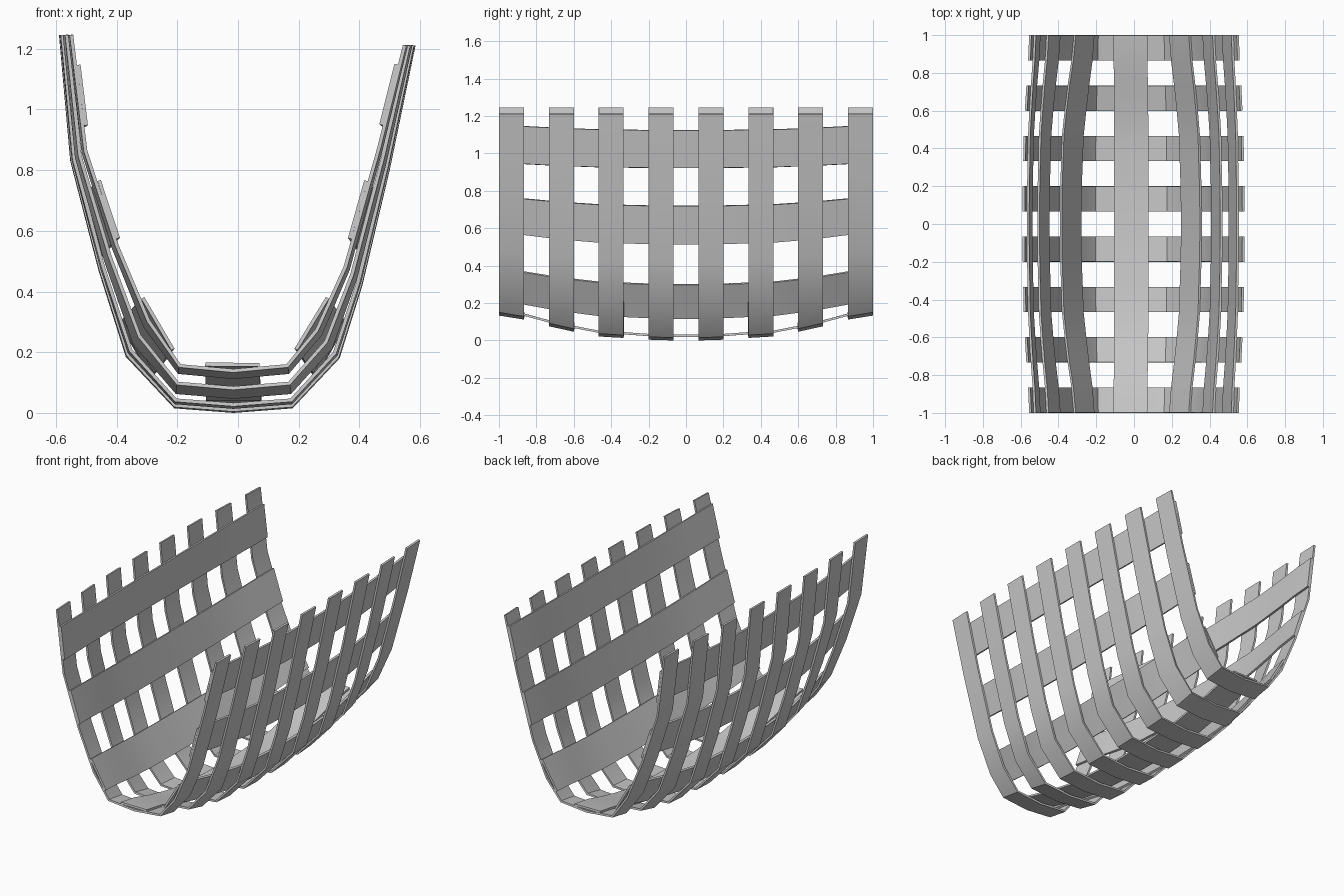
import bpy
from mathutils import Vector

if "Cube" in bpy.data.objects:
    bpy.data.objects.remove(bpy.data.objects["Cube"])

# Outer cross-sections (x, z) at the middle and at the two ends
MID = [(-.59, 1.245), (-.553, .83), (-.46, .47), (-.37, .185), (-.21, .015), (-.015, 0),
       (.18, .015), (.335, .18), (.41, .42), (.50, .80), (.585, 1.21)]
END = [(-.555, 1.245), (-.508, .86), (-.405, .55), (-.30, .30), (-.195, .15), (-.015, .133),
       (.165, .15), (.265, .27), (.36, .48), (.47, .87), (.555, 1.21)]
# How far the section has turned from MID to END along |y|
STATIONS = [(0, 0), (.067, 0), (.2, .03), (.333, .10), (.467, .16), (.6, .35),
            (.733, .57), (.867, .84), (1, 1)]
T = 0.012


def blend(y):
    y = abs(y)
    for (a, ta), (b, tb) in zip(STATIONS, STATIONS[1:]):
        if y <= b + 1e-6:
            return ta + (tb - ta) * (y - a) / (b - a)
    return 1.0


def section(y):
    t = blend(y)
    return [Vector(m).lerp(Vector(e), t) for m, e in zip(MID, END)]


def at(points, axis, value):
    for a, b in zip(points, points[1:]):
        lo, hi = sorted((a[axis], b[axis]))
        if lo <= value <= hi:
            return a.lerp(b, (value - a[axis]) / (b[axis] - a[axis]))
    return min(points, key=lambda p: abs(p[axis] - value)).copy()


def sheet(name, rows):
    """Skin rows of (y, section points), thickened toward the inside."""
    n = len(rows[0][1])
    verts = [(p.x, y, p.y) for y, pts in rows for p in pts]
    faces = [(r * n + i, r * n + i + 1, (r + 1) * n + i + 1, (r + 1) * n + i)
             for r in range(len(rows) - 1) for i in range(n - 1)]
    me = bpy.data.meshes.new(name)
    me.from_pydata(verts, [], faces)
    ob = bpy.data.objects.new(name, me)
    bpy.context.collection.objects.link(ob)
    mod = ob.modifiers.new("thickness", 'SOLIDIFY')
    mod.thickness = T
    mod.offset = 1
    bpy.context.view_layer.objects.active = ob
    ob.select_set(True)
    bpy.ops.object.modifier_apply(modifier=mod.name)
    bpy.ops.object.shade_smooth_by_angle(angle=0.6)
    ob.select_set(False)


# Curved cross ribs
W = 2 / 15
for i in range(8):
    y0 = -1 + 2 * W * i
    sheet(f"cross_rib_{i + 1}", [(y, section(y)) for y in (y0, y0 + W)])

# Long slats lying on the inside of the ribs
ys = [-1 + W * i for i in range(16)]


def slat(name, side, mid, end):
    rows = []
    for y in ys:
        t = blend(y)
        pts = section(y)
        a, b = (m + (e - m) * t for m, e in zip(mid, end))
        if side == 0:
            p, q = at(pts, 0, a), at(pts, 0, b)
        elif side < 0:
            p, q = at(pts[:6], 1, b), at(pts[:6], 1, a)
        else:
            p, q = at(pts[5:], 1, a), at(pts[5:], 1, b)
        d = (q - p).normalized()
        inward = Vector((-d.y, d.x)) * T
        rows.append((y, [p + inward, q + inward]))
    sheet(name, rows)


slat("bottom_slat", 0, (-.105, .078), (-.108, .07))
for side, label in ((-1, "left"), (1, "right")):
    slat(f"{label}_lower_slat", side, (.11, .29), (.20, .37))
    slat(f"{label}_middle_slat", side, (.51, .715), (.57, .76))
    slat(f"{label}_upper_slat", side, (.92, 1.12), (.945, 1.145))
